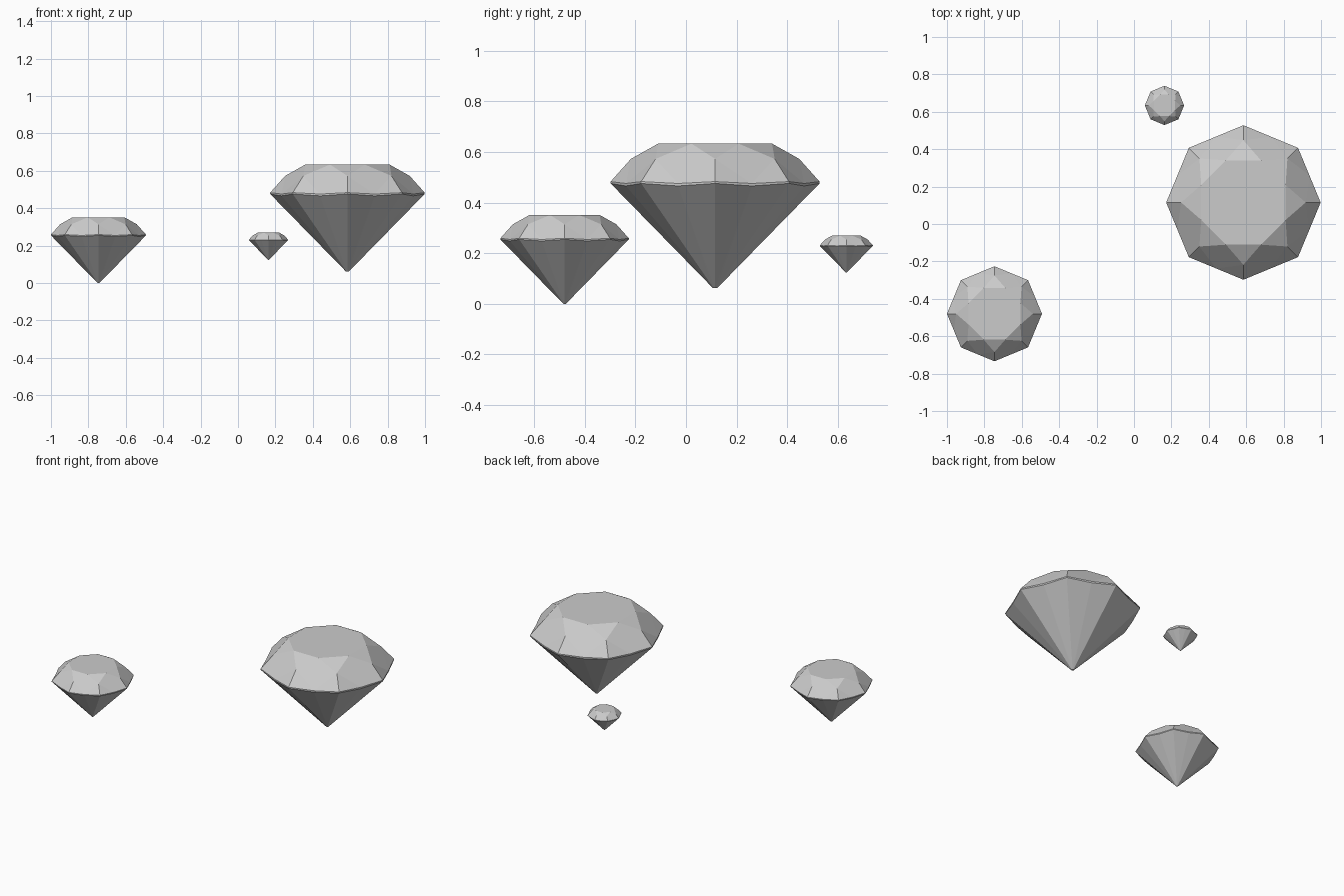
import bpy, bmesh
from math import cos, sin, pi

if "Cube" in bpy.data.objects:
    bpy.data.objects.remove(bpy.data.objects["Cube"])

N = 8


def gem(name, center, base_z, radius):
    bm = bmesh.new()

    # Ring of eight points; half-step rings sit between the girdle corners
    def ring(r, z, half=False):
        off = pi / N if half else 0
        return [bm.verts.new((r * cos(2 * pi * i / N + off) * radius,
                              r * sin(2 * pi * i / N + off) * radius,
                              z * radius)) for i in range(N)]

    apothem = cos(pi / N)
    table = ring(0.591, 1.383, True)
    mid = ring(0.806, 1.237)
    top_corner = ring(1.0, 1.02)
    top_edge = ring(apothem, 1.002, True)
    low_corner = ring(1.0, 1.002)
    low_edge = ring(apothem, 0.978, True)
    culet = ring(0.02, 0.0)

    bm.faces.new(table)
    bm.faces.new(culet[::-1])
    for i in range(N):
        j = (i + 1) % N
        # Crown: star, kite and two upper girdle facets
        bm.faces.new((table[i - 1], mid[i], table[i]))
        bm.faces.new((table[i], mid[i], top_edge[i], mid[j]))
        bm.faces.new((mid[i], top_corner[i], top_edge[i]))
        bm.faces.new((mid[j], top_edge[i], top_corner[j]))
        # Thin girdle band
        bm.faces.new((top_corner[i], low_corner[i], low_edge[i], top_edge[i]))
        bm.faces.new((top_edge[i], low_edge[i], low_corner[j], top_corner[j]))
        # Pavilion facets
        bm.faces.new((low_corner[i], culet[i], low_edge[i]))
        bm.faces.new((low_edge[i], culet[i], culet[j]))
        bm.faces.new((low_edge[i], culet[j], low_corner[j]))
    bmesh.ops.recalc_face_normals(bm, faces=bm.faces)
    mesh = bpy.data.meshes.new(name)
    bm.to_mesh(mesh)
    bm.free()
    obj = bpy.data.objects.new(name, mesh)
    obj.location = (center[0], center[1], base_z)
    bpy.context.collection.objects.link(obj)


gem("large_gem", (0.585, 0.115), 0.062, 0.413)
gem("medium_gem", (-0.746, -0.48), 0.0, 0.254)
gem("small_gem", (0.163, 0.634), 0.124, 0.105)
